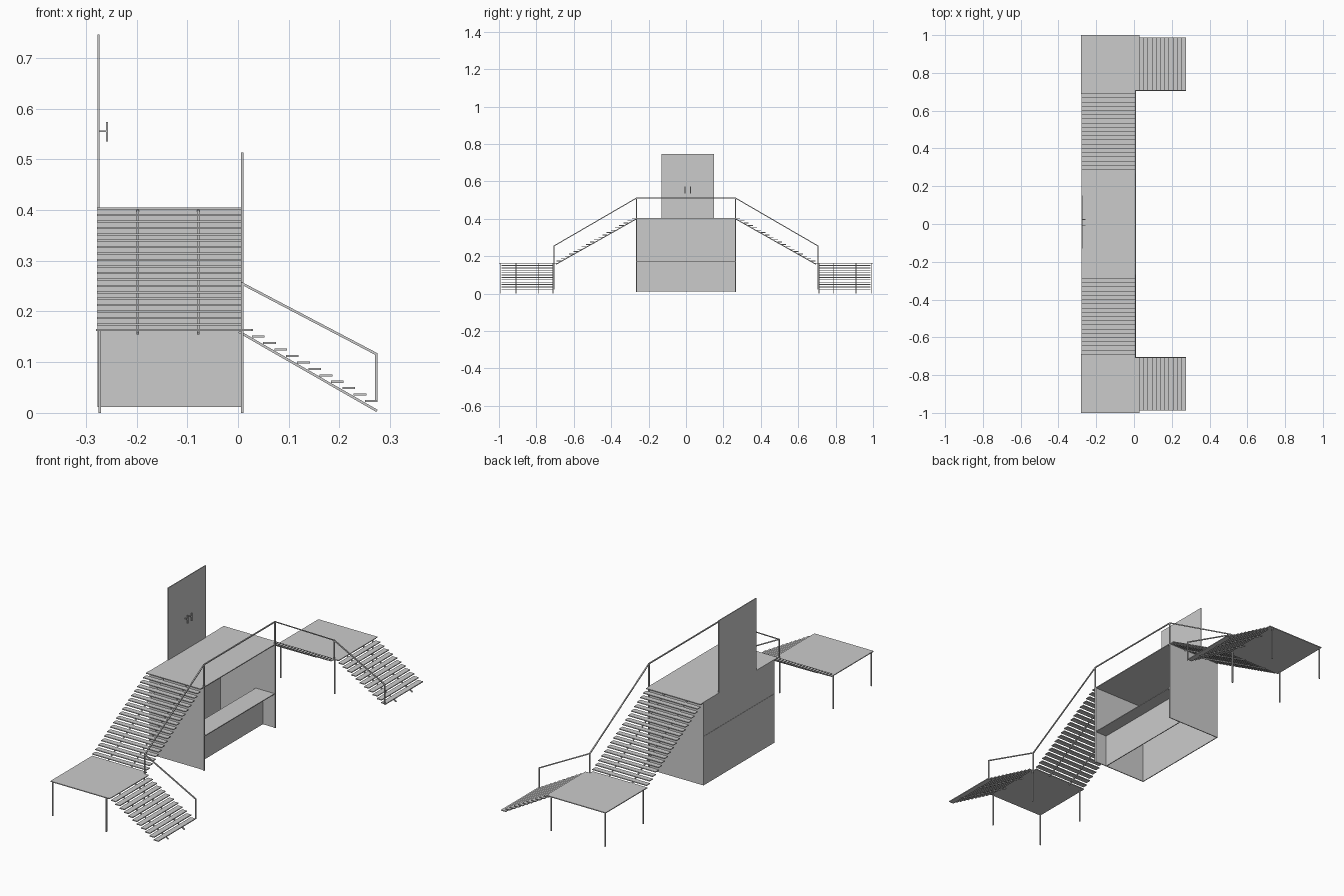
import bpy
from mathutils import Vector

if "Cube" in bpy.data.objects:
    bpy.data.objects.remove(bpy.data.objects["Cube"])


def box(name, x, y, z):
    """Axis-aligned box from (min, max) pairs."""
    bpy.ops.mesh.primitive_cube_add(size=1, location=[(a + b) / 2 for a, b in (x, y, z)])
    o = bpy.context.object
    o.name = name
    o.scale = [abs(b - a) for a, b in (x, y, z)]
    bpy.ops.object.transform_apply(location=False, rotation=False, scale=True)
    return o


def bar(name, p, q, w=0.005):
    """Square bar between two points."""
    p, q = Vector(p), Vector(q)
    bpy.ops.mesh.primitive_cube_add(size=1, location=(p + q) / 2)
    o = bpy.context.object
    o.name = name
    o.scale = (w, w, (q - p).length)
    up = 'X' if abs((q - p).x) < 1e-6 else 'Y'
    o.rotation_euler = (q - p).to_track_quat('Z', up).to_euler()
    return o


T = 0.004                   # panel thickness
RUN, RISE = 0.0223, 0.0127  # stair step
BACK, FRONT, HALF = -0.277, 0.008, 0.265

# Booth: deck, two-part back wall, side walls, counter
box("deck", (BACK, FRONT), (-HALF, HALF), (0.401, 0.405))
box("back_wall_lower", (BACK, BACK + T), (-HALF, HALF), (0.012, 0.243))
box("back_wall_upper", (BACK, BACK + T), (-HALF, HALF), (0.244, 0.401))
box("counter_top", (-0.09, FRONT), (-HALF, HALF), (0.169, 0.173))
box("counter_panel", (-0.057, -0.053), (-HALF, HALF), (0.012, 0.169))

# Double door with pull handles
for label, a, b, h in (("left", -0.13, 0.0095, -0.006), ("right", 0.0105, 0.15, 0.024)):
    box("door_" + label, (BACK, BACK + T), (a, b), (0.405, 0.746))
    bar("handle_stem_" + label, (BACK + T, h, 0.555), (-0.258, h, 0.555), 0.003)
    bar("handle_grip_" + label, (-0.258, h, 0.535), (-0.258, h, 0.574), 0.004)

# Everything repeated on both ends
for side, s in (("near", -1), ("far", 1)):
    box("side_wall_" + side, (BACK, FRONT), (s * (HALF - T), s * HALF), (0.012, 0.401))

    # Upper flight
    for i in range(19):
        y, z = HALF + RUN * i, 0.405 - RISE * i
        box("upper_tread_" + side, (-0.278, 0.006), (s * y, s * (y + 0.025)), (z - T, z))
    for x in (-0.198, -0.078):
        bar("upper_stringer_" + side, (x, s * 0.268, 0.398), (x, s * 0.695, 0.157))

    # Landing and legs
    box("landing_" + side, (-0.28, 0.028), (s * 0.708, s * 1.0), (0.161, 0.165))
    box("landing_edge_" + side, (-0.28, 0.006), (s * 0.688, s * 0.708), (0.161, 0.165))
    for x in (-0.273, 0.008):
        for y in (0.71, 0.993):
            bar("landing_leg_" + side, (x, s * y, 0.0), (x, s * y, 0.162))

    # Lower flight
    for i in range(12):
        x, z = 0.005 + RUN * i, 0.165 - RISE * i
        box("lower_tread_" + side, (x, x + 0.025), (s * 0.71, s * 0.987), (z - T, z))
    for y in (0.79, 0.91):
        bar("lower_stringer_" + side, (0.002, s * y, 0.16), (0.274, s * y, 0.004))

    # Handrail posts and sloping rails
    r, y1, y2 = 0.008, s * HALF, s * 0.706
    bar("deck_post_" + side, (r, y1, 0.01), (r, y1, 0.513))
    bar("landing_post_" + side, (r, y2, 0.16), (r, y2, 0.256))
    bar("upper_rail_" + side, (r, y1, 0.511), (r, y2, 0.255))
    bar("lower_rail_" + side, (r, y2, 0.255), (0.273, y2, 0.116))
    bar("end_post_" + side, (0.273, y2, 0.022), (0.273, y2, 0.118))

bar("deck_rail", (FRONT, -HALF, 0.511), (FRONT, HALF, 0.511))
